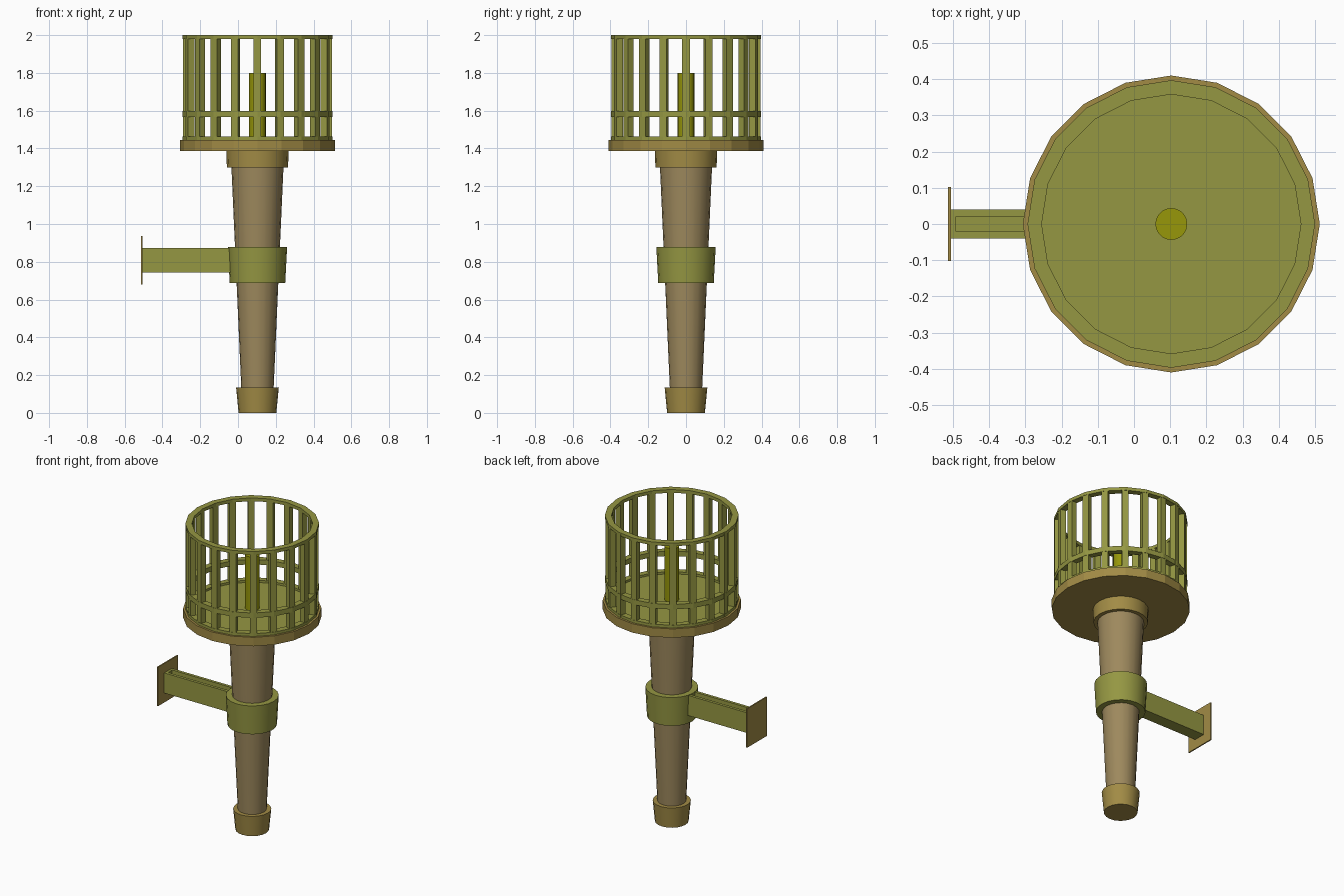
import bpy, bmesh, math
from mathutils import Matrix

if "Cube" in bpy.data.objects:
    bpy.data.objects.remove(bpy.data.objects["Cube"])

CX = 0.103   # torch axis
N = 20       # sides of every round part


def material(name, rgb):
    m = bpy.data.materials.new(name)
    m.diffuse_color = (*rgb, 1)
    m.use_nodes = True
    m.node_tree.nodes["Principled BSDF"].inputs["Base Color"].default_value = m.diffuse_color
    return m


WOOD = material("wood", (0.34, 0.25, 0.11))
BRASS = material("brass", (0.36, 0.26, 0.06))
OLIVE = material("olive_metal", (0.30, 0.31, 0.055))
WICK = material("wick_yellow", (0.31, 0.31, 0.003))


def finish(name, bm, mat, smooth=False):
    bmesh.ops.recalc_face_normals(bm, faces=bm.faces)
    me = bpy.data.meshes.new(name)
    bm.to_mesh(me)
    bm.free()
    me.materials.append(mat)
    ob = bpy.data.objects.new(name, me)
    bpy.context.collection.objects.link(ob)
    if smooth:
        bpy.ops.object.select_all(action='DESELECT')
        bpy.context.view_layer.objects.active = ob
        ob.select_set(True)
        bpy.ops.object.shade_smooth_by_angle(angle=math.radians(30))
    return ob


def cone(name, r0, r1, z0, z1, mat, smooth=True):
    bm = bmesh.new()
    bmesh.ops.create_cone(bm, cap_ends=True, segments=N, radius1=r0, radius2=r1, depth=z1 - z0,
                          matrix=Matrix.Translation((CX, 0, (z0 + z1) / 2)))
    return finish(name, bm, mat, smooth)


def add_box(bm, size, matrix):
    return bmesh.ops.create_cube(bm, size=1, matrix=matrix @ Matrix.Diagonal((*size, 1)))


def add_ring(bm, r_in, r_out, z0, z1):
    section = [(r_in, z0), (r_out, z0), (r_out, z1), (r_in, z1)]
    loops = [[bm.verts.new((CX + r * math.cos(2 * math.pi * i / N),
                            r * math.sin(2 * math.pi * i / N), z)) for r, z in section]
             for i in range(N)]
    for i in range(N):
        a, b = loops[i], loops[(i + 1) % N]
        for k in range(4):
            bm.faces.new((a[k], b[k], b[(k + 1) % 4], a[(k + 1) % 4]))


# Handle with its end cap and top collar
cone("handle", 0.082, 0.140, 0.05, 1.35, WOOD)
cone("handle_end_cap", 0.100, 0.113, 0.0, 0.135, BRASS)
cone("handle_top_collar", 0.162, 0.165, 1.30, 1.39, BRASS)

# Bowl plate with floor and central wick
cone("bowl_plate", 0.41, 0.41, 1.387, 1.445, BRASS, False)
cone("bowl_floor", 0.397, 0.397, 1.41, 1.449, OLIVE, False)
cone("wick", 0.044, 0.044, 1.44, 1.80, WICK)

# Cage: three hoops and a bar at each corner
bm = bmesh.new()
for z0, z1 in ((1.44, 1.463), (1.566, 1.598), (1.979, 2.0)):
    add_ring(bm, 0.358, 0.397, z0, z1)
for i in range(N):
    turn = Matrix.Translation((CX, 0, 1.72)) @ Matrix.Rotation(2 * math.pi * i / N, 4, 'Z')
    add_box(bm, (0.036, 0.04, 0.54), turn @ Matrix.Translation((0.376, 0, 0)))
finish("cage", bm, OLIVE)

# Wall bracket: clamp, grooved arm and plate
cone("bracket_clamp", 0.147, 0.157, 0.688, 0.878, OLIVE)
bm = bmesh.new()
add_box(bm, (0.51, 0.08, 0.132), Matrix.Translation((-0.255, 0, 0.808)))
top = max(bm.faces, key=lambda f: f.calc_center_median().z)
bmesh.ops.inset_region(bm, faces=[top], thickness=0.027)
groove = bmesh.ops.extrude_face_region(bm, geom=[top])["geom"]
bmesh.ops.translate(bm, vec=(0, 0, -0.03),
                    verts=[g for g in groove if isinstance(g, bmesh.types.BMVert)])
if top.is_valid:
    bmesh.ops.delete(bm, geom=[top], context='FACES_ONLY')
finish("bracket_arm", bm, OLIVE)
bm = bmesh.new()
add_box(bm, (0.008, 0.204, 0.255), Matrix.Translation((-0.510, 0, 0.808)))
finish("wall_plate", bm, BRASS)
